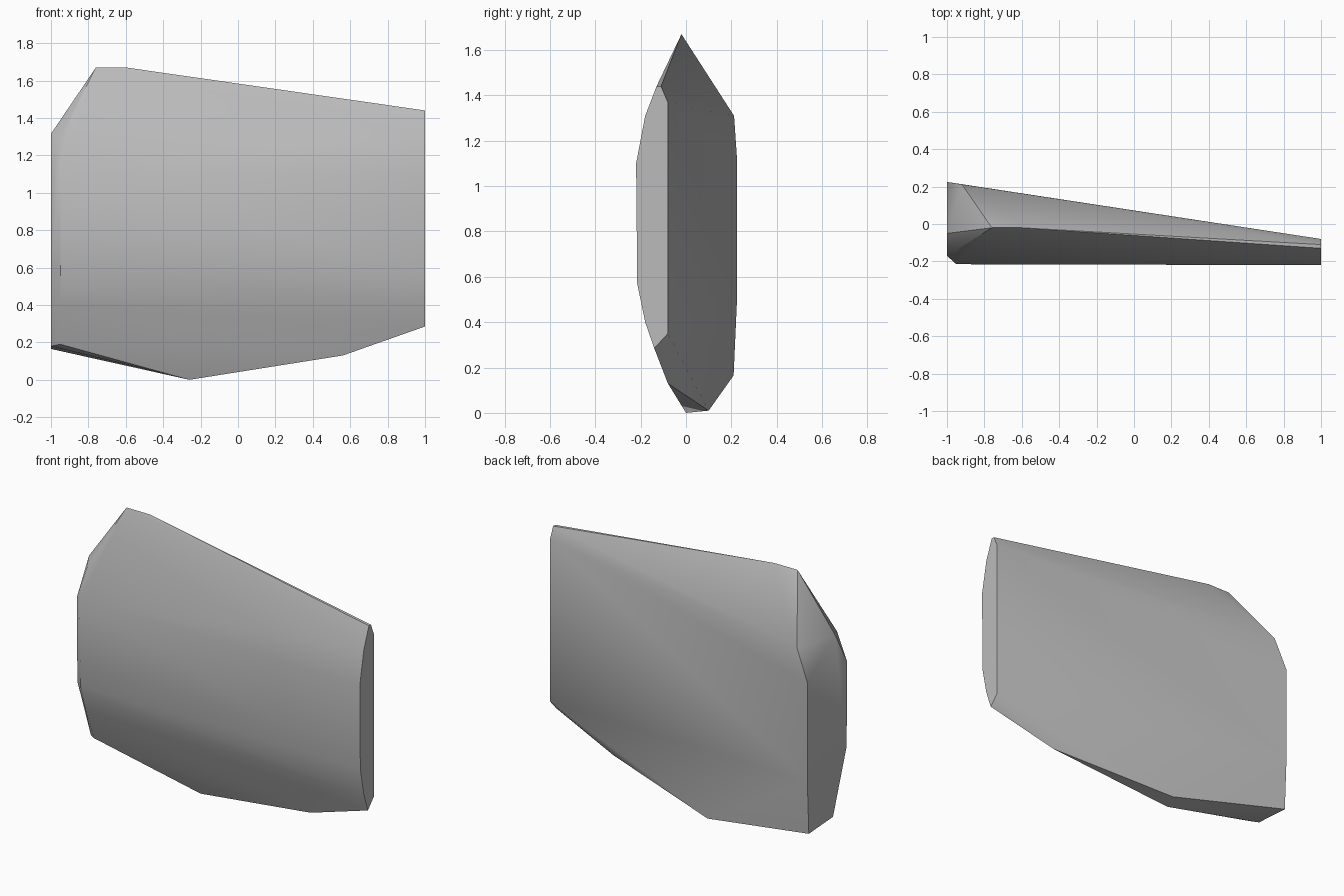
import bpy, bmesh, math

cube = bpy.data.objects.get("Cube")
if cube:
    bpy.data.objects.remove(cube, do_unlink=True)

# Flat stone colour
stone = bpy.data.materials.new("stone_grey")
stone.use_nodes = True
colour = (0.5, 0.5, 0.5, 1)
stone.diffuse_color = colour
bsdf = next(n for n in stone.node_tree.nodes if n.type == 'BSDF_PRINCIPLED')
bsdf.inputs["Base Color"].default_value = colour
bsdf.inputs["Roughness"].default_value = 0.9

# Thin end: (y, z) outline at x = 1
thin_end = [(-.13, 1.44), (-.11, 1.44), (-.08, 1.37), (-.08, .35), (-.14, .285),
            (-.18, .40), (-.215, .57), (-.22, 1.10), (-.18, 1.31)]
# Chamfered front corner and thick end outlines
front_corner = [(-.07, .19), (-.155, .40), (-.205, .57), (-.215, 1.11), (-.14, 1.29)]
thick_end = [(-.03, .18), (.21, .165), (.225, .5), (.225, 1.12),
             (-.05, 1.315), (-.17, 1.10), (-.165, .57)]
# Top ridge, back shoulder and keel
corners = [(-.76, -.02, 1.67), (-.60, -.02, 1.67), (-.92, .212, 1.31),
           (-.26, 0, 0), (-.22, .10, .01), (.56, -.08, .13)]

points = list(corners)
for x, outline in ((1, thin_end), (-.95, front_corner), (-1, thick_end)):
    points += [(x, y, z) for y, z in outline]

# Faceted slab wrapped around the corner points
bm = bmesh.new()
for p in points:
    bm.verts.new(p)
hull = bmesh.ops.convex_hull(bm, input=bm.verts[:])
loose = [v for v in bm.verts if not v.link_faces]
bmesh.ops.delete(bm, geom=loose, context='VERTS')
bmesh.ops.recalc_face_normals(bm, faces=bm.faces[:])
mesh = bpy.data.meshes.new("rock_slab")
bm.to_mesh(mesh)
bm.free()
mesh.materials.append(stone)

slab = bpy.data.objects.new("rock_slab", mesh)
bpy.context.collection.objects.link(slab)
bpy.ops.object.select_all(action='DESELECT')
slab.select_set(True)
bpy.context.view_layer.objects.active = slab
bpy.ops.object.shade_smooth_by_angle(angle=math.radians(35))
